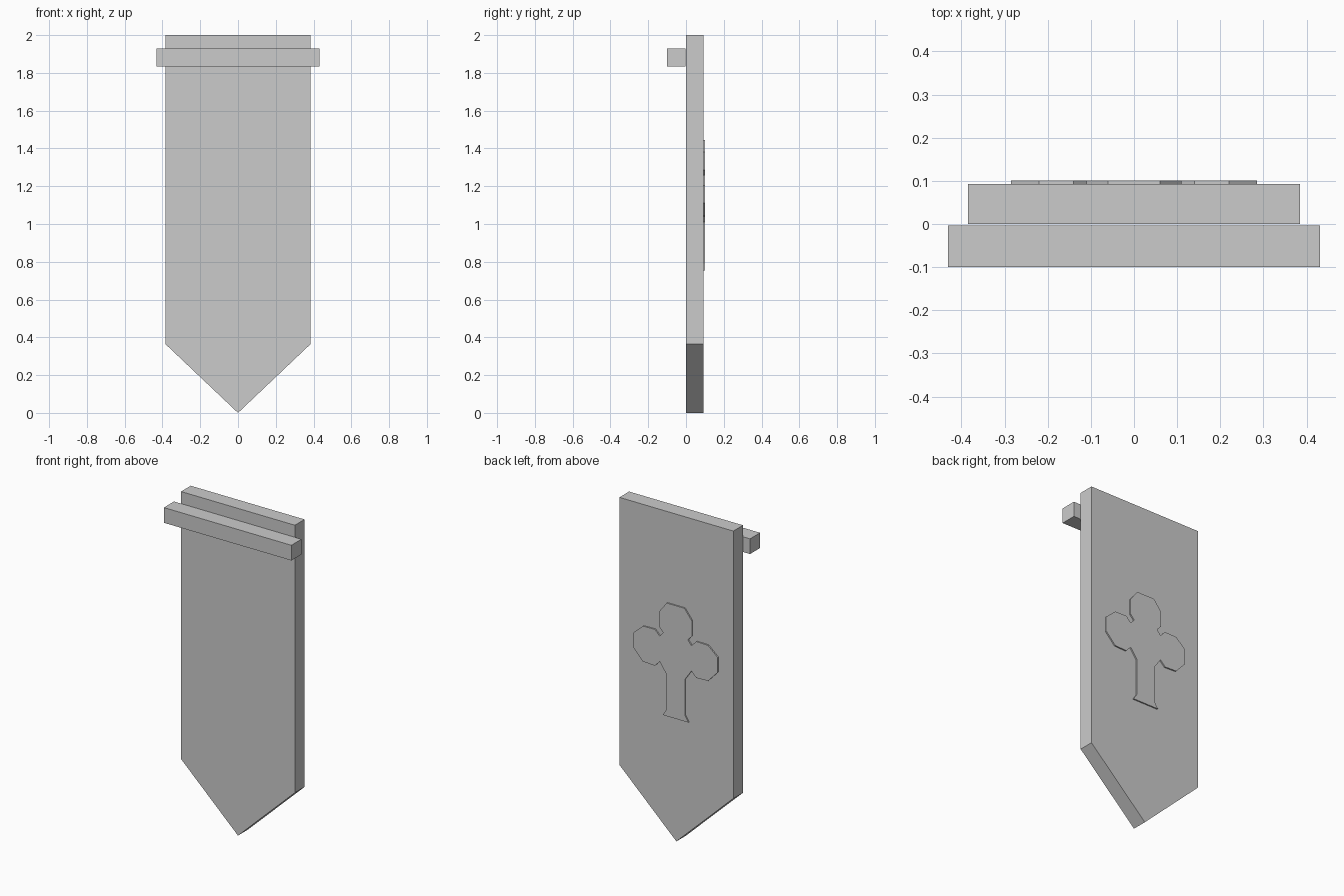
import bpy, bmesh

if "Cube" in bpy.data.objects:
    bpy.data.objects.remove(bpy.data.objects["Cube"])


def prism(name, outline, y0, y1):
    """Extrude an (x, z) outline from y0 to y1."""
    bm = bmesh.new()
    face = bm.faces.new([bm.verts.new((x, y0, z)) for x, z in outline])
    ext = bmesh.ops.extrude_face_region(bm, geom=[face])
    verts = [v for v in ext["geom"] if isinstance(v, bmesh.types.BMVert)]
    bmesh.ops.translate(bm, verts=verts, vec=(0, y1 - y0, 0))
    bmesh.ops.recalc_face_normals(bm, faces=bm.faces)
    mesh = bpy.data.meshes.new(name)
    bm.to_mesh(mesh)
    bm.free()
    obj = bpy.data.objects.new(name, mesh)
    bpy.context.collection.objects.link(obj)
    return obj


def mirrored(half):
    """Complete a right-hand half outline across x = 0."""
    return half + [(-x, z) for x, z in reversed(half) if x > 0]


# Pointed hanging cloth
prism("banner_cloth", mirrored([(0, 0), (0.385, 0.365), (0.385, 2.0)]), 0.0, 0.093)

# Horizontal hanging bar on the front
prism("hanging_bar", mirrored([(0.431, 1.835), (0.431, 1.928)]), -0.1, -0.003)

# Raised cross with lobed arms on the back
cross_half = [
    (0.087, 0.753), (0.063, 0.79), (0.063, 1.01), (0.107, 1.073),   # stem
    (0.14, 1.04), (0.22, 1.043), (0.285, 1.112), (0.285, 1.203),    # side lobe
    (0.22, 1.26), (0.14, 1.262), (0.107, 1.229),
    (0.083, 1.257), (0.11, 1.286), (0.11, 1.38), (0.06, 1.444),     # top lobe
]
prism("cross_emblem", mirrored(cross_half), 0.091, 0.101)
